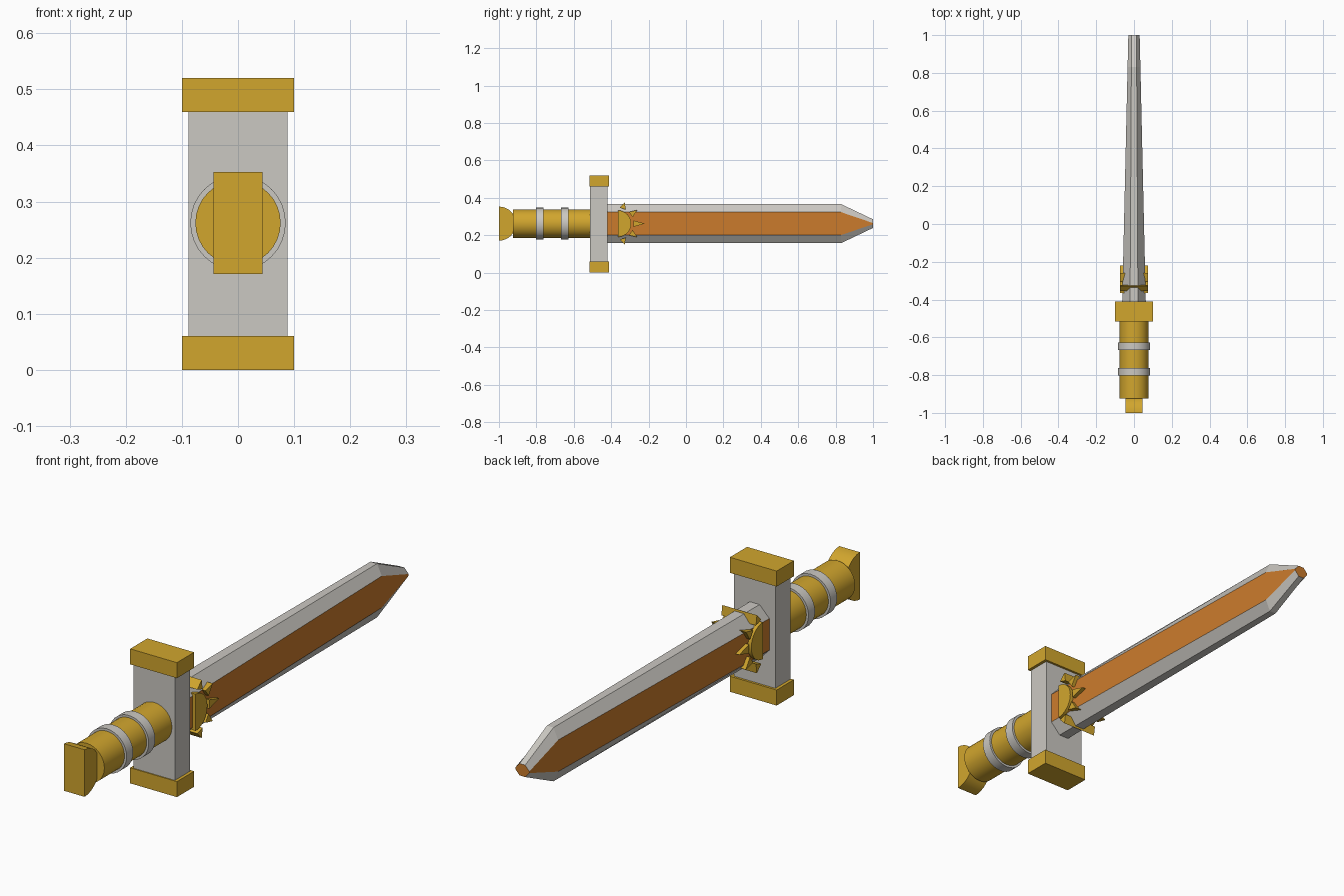
import bpy, bmesh, math
from mathutils import Vector

if "Cube" in bpy.data.objects:
    bpy.data.objects.remove(bpy.data.objects["Cube"])

ZC = 0.262  # height of the sword's long axis


def material(name, rgb):
    m = bpy.data.materials.new(name)
    m.diffuse_color = (*rgb, 1)
    m.use_nodes = True
    m.node_tree.nodes["Principled BSDF"].inputs["Base Color"].default_value = m.diffuse_color
    return m


gold = material("gold", (0.64, 0.38, 0.027))
silver = material("silver", (0.60, 0.58, 0.54))
orange = material("orange", (0.60, 0.20, 0.025))


def finish(name, bm, mats, smooth=False):
    bmesh.ops.recalc_face_normals(bm, faces=bm.faces)
    me = bpy.data.meshes.new(name)
    bm.to_mesh(me)
    bm.free()
    for m in mats:
        me.materials.append(m)
    ob = bpy.data.objects.new(name, me)
    bpy.context.collection.objects.link(ob)
    if smooth:
        bpy.ops.object.select_all(action='DESELECT')
        ob.select_set(True)
        bpy.context.view_layer.objects.active = ob
        bpy.ops.object.shade_smooth_by_angle(angle=math.radians(30))
    return ob


def loft(name, rings, mats, smooth=False, rule=None):
    """Skin a list of equal-length point rings and cap both ends."""
    bm = bmesh.new()
    vs = [[bm.verts.new(p) for p in r] for r in rings]
    n = len(rings[0])
    for a, b in zip(vs, vs[1:]):
        for i in range(n):
            bm.faces.new((a[i], a[(i + 1) % n], b[(i + 1) % n], b[i]))
    bm.faces.new(vs[0])
    bm.faces.new(vs[-1])
    bm.normal_update()
    if rule:
        for f in bm.faces:
            f.material_index = rule(f)
    return finish(name, bm, mats, smooth)


def box(name, hx, y0, y1, z0, z1, mat):
    ring = [(-hx, z0), (hx, z0), (hx, z1), (-hx, z1)]
    return loft(name, [[(x, y, z) for x, z in ring] for y in (y0, y1)], [mat])


def cylinder(name, r, y0, y1, mat):
    angles = [2 * math.pi * i / 32 for i in range(32)]
    return loft(name, [[(r * math.cos(a), y, ZC + r * math.sin(a)) for a in angles]
                       for y in (y0, y1)], [mat], True)


def side_prism(name, outline, hx, mat, smooth=False):
    """Extrude a (y, z) outline across x."""
    return loft(name, [[(x, y, z) for y, z in outline] for x in (-hx, hx)], [mat], smooth)


def half_disc(y, r, n=16):
    return [(y + r * math.cos(a), ZC + r * math.sin(a))
            for a in (math.pi * (i / n - 0.5) for i in range(n + 1))]


# Handle, grip rings and half-round pommel
cylinder("handle", 0.076, -0.925, -0.48, gold)
for i, y in enumerate((-0.782, -0.647)):
    cylinder(f"grip_ring_{i + 1}", 0.085, y - 0.02, y + 0.02, silver)
side_prism("pommel", half_disc(-1.0, 0.091), 0.044, gold, True)

# Cross guard with end caps
box("guard", 0.088, -0.512, -0.42, 0.05, 0.47, silver)
box("guard_cap_lower", 0.1, -0.516, -0.411, 0.0, 0.06, gold)
box("guard_cap_upper", 0.1, -0.516, -0.411, 0.46, 0.52, gold)


# Blade: tapering octagonal section, orange flats and orange tip end
def section(y, hx, flat, edge_x, hz):
    return [(hx, y, ZC - flat), (hx, y, ZC + flat), (edge_x, y, ZC + hz),
            (-edge_x, y, ZC + hz), (-hx, y, ZC + flat), (-hx, y, ZC - flat),
            (-edge_x, y, ZC - hz), (edge_x, y, ZC - hz)]


def blade_colour(f):
    c = f.calc_center_median()
    flat_side = abs(f.normal.x) > 0.9 and abs(c.z - ZC) < 0.01
    return 1 if flat_side or c.y > 0.99 else 0


loft("blade", [section(-0.44, 0.063, 0.061, 0.021, 0.104),
               section(0.83, 0.034, 0.061, 0.014, 0.104),
               section(1.0, 0.03, 0.003, 0.012, 0.023)],
     [silver, orange], rule=blade_colour)

# Sun emblem: half disc and rays passing right through the blade
SUN_Y = -0.364
side_prism("sun_disc", half_disc(SUN_Y, 0.071), 0.074, gold, True)
for i, (deg, tip) in enumerate(((-72, 0.118), (-35, 0.127), (0, 0.144), (35, 0.127), (72, 0.118))):
    a = math.radians(deg)
    d, s = Vector((math.cos(a), math.sin(a))), Vector((-math.sin(a), math.cos(a)))
    o = Vector((SUN_Y, ZC))
    side_prism(f"sun_ray_{i + 1}",
               [tuple(p) for p in (o + d * 0.084 - s * 0.017, o + d * tip, o + d * 0.084 + s * 0.017)],
               0.074, gold)
